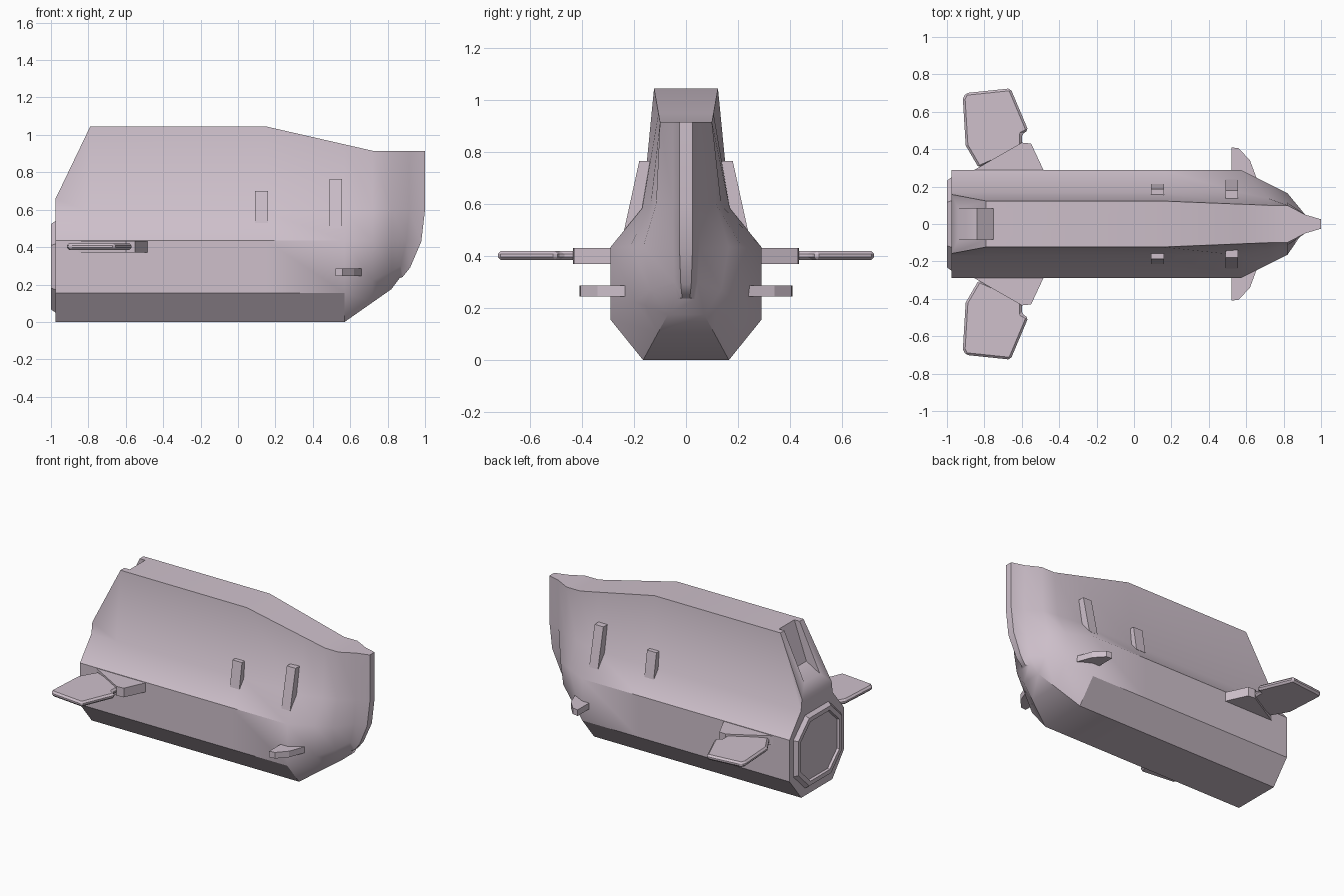
import bpy, bmesh, math

cube = bpy.data.objects.get("Cube")
if cube:
    bpy.data.objects.remove(cube)

paint = bpy.data.materials.new("pale mauve grey")
paint.use_nodes = True
COLOUR = (0.62, 0.53, 0.60, 1)
paint.diffuse_color = COLOUR
paint.node_tree.nodes["Principled BSDF"].inputs["Base Color"].default_value = COLOUR


def finish(name, bm, smooth=None):
    bmesh.ops.recalc_face_normals(bm, faces=bm.faces)
    mesh = bpy.data.meshes.new(name)
    bm.to_mesh(mesh)
    bm.free()
    mesh.materials.append(paint)
    obj = bpy.data.objects.new(name, mesh)
    bpy.context.collection.objects.link(obj)
    if smooth:
        shade(obj, smooth)
    return obj


def shade(obj, degrees):
    bpy.ops.object.select_all(action='DESELECT')
    obj.select_set(True)
    bpy.context.view_layer.objects.active = obj
    bpy.ops.object.shade_smooth_by_angle(angle=math.radians(degrees))


def loft(name, rings, strip_caps=False, smooth=None):
    """Skin closed rings of points and cap both ends."""
    bm = bmesh.new()
    loops = [[bm.verts.new(p) for p in ring] for ring in rings]
    n = len(loops[0])
    for a, b in zip(loops, loops[1:]):
        for i in range(n):
            j = (i + 1) % n
            bm.faces.new((a[i], a[j], b[j], b[i]))
    for cap in (loops[0], loops[-1]):
        if strip_caps:
            for i in range(n // 2 - 1):
                bm.faces.new((cap[i], cap[i + 1], cap[n - 2 - i], cap[n - 1 - i]))
        else:
            bm.faces.new(cap)
    return finish(name, bm, smooth)


def plate(name, outline, z0, z1, side, bevel=0):
    """Flat fin with a plan outline, mirrored by side."""
    obj = loft(name, [[(x, y * side, z) for x, y in outline] for z in (z0, z1)])
    if bevel:
        mod = obj.modifiers.new("edge", 'BEVEL')
        mod.width = bevel
        mod.segments = 1
    return obj


def section(x, top_y, top_z, t=0.0):
    """Half section; t moves it from the full body towards the nose root."""
    body = [(.165, 0), (.29, .155), (.29, .435), (.168, .585)]
    nose = [(.07, .175), (.135, .27), (.165, .435), (.115, .60)]
    pts = [(x, a + (c - a) * t, b + (d - b) * t)
           for (a, b), (c, d) in zip(body, nose)]
    return pts + [(x, top_y, top_z)]


# Hull running back to front, with the wedge prow at the end
halves = [
    section(-.975, .158, .66),
    section(-.79, .123, 1.045),
    section(.15, .123, 1.045),
    section(.57, .106, .949),
    section(.72, .10, .915, .6),
    section(.82, .10, .915, 1),
    [(.865, .035, .235), (.87, .045, .30), (.90, .05, .43), (.915, .05, .60), (.915, .05, .915)],
    [(.88, .015, .24), (.92, .02, .29), (.98, .025, .43), (1, .025, .60), (1, .025, .915)],
]
rings = [h + [(x, -y, z) for x, y, z in reversed(h)] for h in halves]
hull = loft("hull", rings, strip_caps=True)

# Channel cut into the sloping stern
channel = [(-.94, .733), (-.84, .79), (-.75, 1.045), (-.75, 1.2), (-1.1, 1.2), (-1.1, .733)]
cutter = loft("channel_cutter", [[(x, y, z) for x, z in channel] for y in (-.082, .082)])
cutter.hide_render = True
mod = hull.modifiers.new("channel", 'BOOLEAN')
mod.operation = 'DIFFERENCE'
mod.solver = 'EXACT'
mod.object = cutter
bpy.context.view_layer.objects.active = hull
bpy.ops.object.modifier_apply(modifier=mod.name)
bpy.data.objects.remove(cutter)
shade(hull, 36)


# Octagonal engine cover with a raised rim
def octagon(x, w, h):
    c = .5
    corners = [(w, h * c), (w * c, h), (-w * c, h), (-w, h * c)]
    corners += [(-a, -b) for a, b in corners]
    return [(x, a, .295 + b) for a, b in corners]


loft("engine_cover", [octagon(-.96, .25, .245), octagon(-.975, .25, .245),
                      octagon(-1, .232, .228), octagon(-1, .205, .20),
                      octagon(-.985, .20, .195)])

BRACKET = [(-.87, .28), (-.60, .435), (-.55, .43), (-.48, .28)]
WING = [(-.83, .30), (-.90, .42), (-.915, .67), (-.90, .70), (-.66, .725),
        (-.565, .50), (-.60, .48), (-.60, .40)]
CANARD = [(.52, .22), (.52, .41), (.56, .405), (.62, .34), (.665, .22)]

for side, label in ((1, "left"), (-1, "right")):
    # Rear wing and its mount, front canard
    plate(label + "_wing_mount", BRACKET, .37, .432, side)
    plate(label + "_rear_wing", WING, .385, .42, side, .012)
    plate(label + "_canard", CANARD, .245, .286, side)
    # Upright side vanes: x range, low and high z, outer y at the foot and tip
    for name, x0, x1, z0, z1, foot, tip in (
            ("front", .49, .555, .50, .765, .238, .18),
            ("middle", .09, .16, .53, .70, .215, .186)):
        profile = [(.12, z0), (foot, z0), (tip, z1), (.10, z1)]
        loft(label + "_" + name + "_vane",
             [[(x, y * side, z) for y, z in profile] for x in (x0, x1)])
